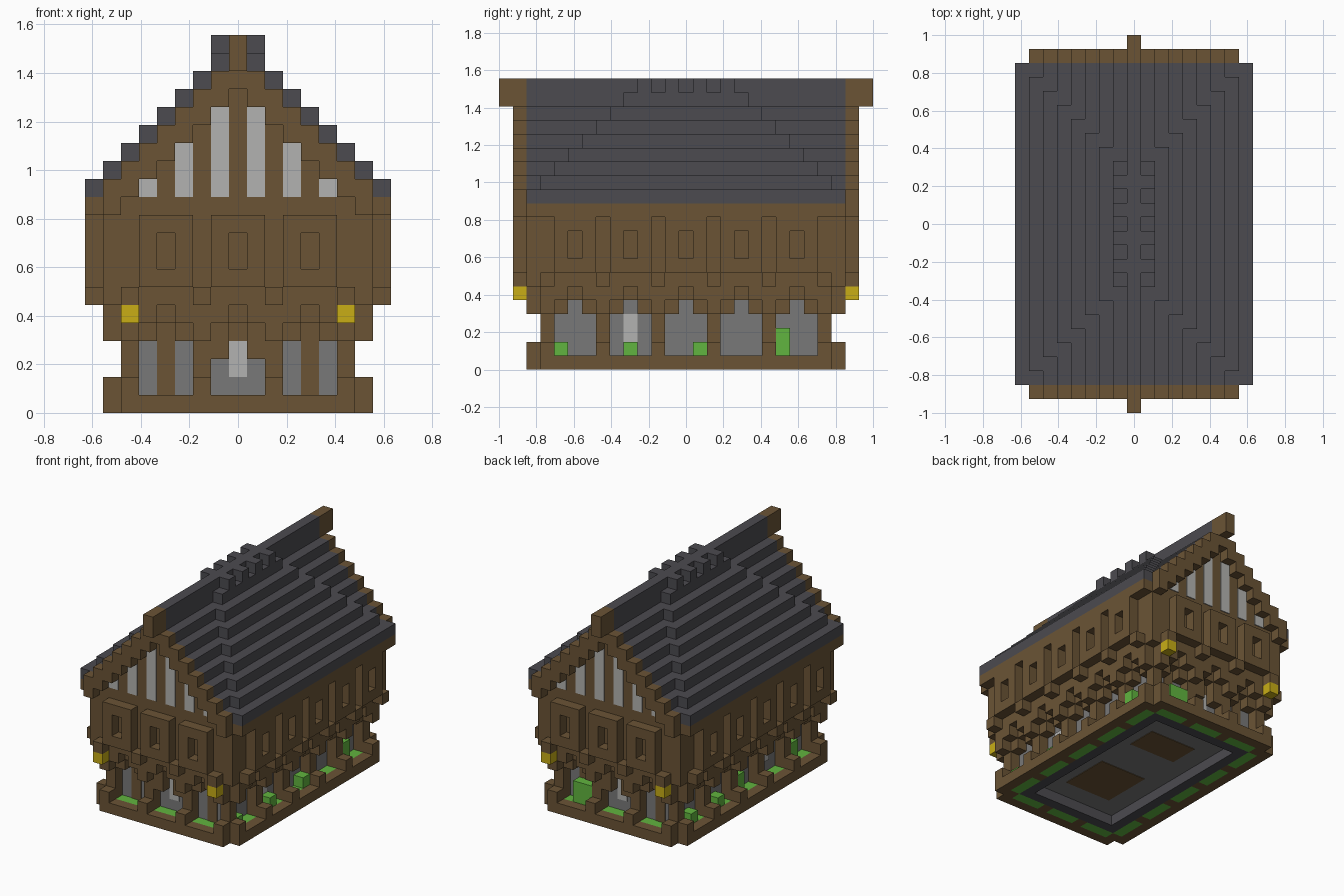
import bpy, bmesh
from mathutils import Vector

if "Cube" in bpy.data.objects:
    bpy.data.objects.remove(bpy.data.objects["Cube"], do_unlink=True)

U = 2 / 27  # edge of one block


def material(name, rgb):
    m = bpy.data.materials.new(name)
    m.use_nodes = True
    m.diffuse_color = (*rgb, 1)
    m.node_tree.nodes["Principled BSDF"].inputs["Base Color"].default_value = (*rgb, 1)
    return m


WOOD = material("brown wood", (0.145, 0.088, 0.036))
SLATE = material("dark slate", (0.072, 0.070, 0.080))
STONE = material("grey stone", (0.19, 0.19, 0.19))
GLASS = material("pale glass", (0.45, 0.45, 0.44))
LAMP = material("yellow lamp", (0.58, 0.42, 0.008))
GRASS = material("green grass", (0.12, 0.46, 0.05))


def blocks(name, mat, boxes):
    """One object from boxes (x0, x1, y0, y1, z0, z1) of inclusive block indices."""
    bm = bmesh.new()
    for x0, x1, y0, y1, z0, z1 in boxes:
        lo = Vector((x0 - .5, y0 - .5, z0)) * U
        hi = Vector((x1 + .5, y1 + .5, z1 + 1)) * U
        cube = bmesh.ops.create_cube(bm, size=1)
        for v in cube["verts"]:
            v.co = (lo + hi) / 2 + v.co * (hi - lo)
    me = bpy.data.meshes.new(name)
    bm.to_mesh(me)
    bm.free()
    me.materials.append(mat)
    ob = bpy.data.objects.new(name, me)
    bpy.context.collection.objects.link(ob)
    return ob


def sx(boxes):
    """Add copies mirrored to -x."""
    return boxes + [(-b, -a, c, d, e, f) for a, b, c, d, e, f in boxes]


def sy(boxes):
    """Add copies mirrored to -y."""
    return boxes + [(a, b, -d, -c, e, f) for a, b, c, d, e, f in boxes]


SIDE_POSTS = (-10, -6, -2, 2, 6, 10)
SIDE_BAYS = (-8, -4, 0, 4, 8)
END_POSTS = (-6, -2, 2, 6)
END_BAYS = (-4, 0, 4)

# Foundation beam, feet and ground ring
blocks("base_beam", WOOD, sx([(7, 7, -10, 10, 0, 0)]) + sy([(-6, 6, 11, 11, 0, 0)]))
blocks("post_feet", WOOD, sx([(7, 7, y, y, 1, 1) for y in SIDE_POSTS])
       + sy([(x, x, 11, 11, 1, 1) for x in END_POSTS]))
blocks("grass_strips", GRASS, sx([(6, 6, y - 1, y + 1, 0, 0) for y in SIDE_BAYS])
       + sy([(x - 1, x + 1, 10, 10, 0, 0) for x in END_BAYS]))
blocks("footing", SLATE, sx([(5, 5, -9, 9, 0, 0)]) + sy([(-4, 4, 9, 9, 0, 0)]))

# Ground floor walls and posts
blocks("ground_floor_wall", STONE, [(-5, 5, -9, 9, 1, 4)])
blocks("floor_panels", WOOD, [(-2, 2, -6, -2, .95, 0), (-2, 2, 3, 5, .95, 0)])
blocks("ground_posts", WOOD, sx([(6, 6, y, y, 0, 4) for y in SIDE_POSTS])
       + sy([(x, x, 10, 10, 0, 4) for x in (-2, 2)]))
blocks("arch_brackets", WOOD,
       sx([(6, 6, y + s, y + s, 4, 4) for y in SIDE_BAYS for s in (-1, 1)])
       + sy([(x + s, x + s, 10, 10, 4, 4) for x in END_BAYS for s in (-1, 1)])
       + sy([(s, s, 10, 10, 3, 3) for s in (-1, 1)]))
T = 0.08  # thickness of thin plates, in blocks
blocks("wall_studs", WOOD, sy([(x, x, 9.5 + .5, 9.5 + T - .5 + 0, 1, 4) for x in (-4, 4)]
       + [(0, 0, 10, 9 + T, 4, 4)]))
blocks("ground_windows", GLASS, sy([(0, 0, 10, 9 + T, 2, 3)])
       + sx([(6, 5 + T, -4, -4, 2, 3)]))

# Plants beside the walls
blocks("shrubs", GRASS, [(6, 6, -9, -9, 1, 1), (6, 6, -4, -4, 1, 1), (6, 6, 1, 1, 1, 1),
                         (6, 6, 7, 7, 1, 2), (-6, -6, 8, 8, 1, 1), (-6, -6, 4, 4, 1, 1),
                         (-6, -6, 1, 1, 1, 2), (-6, -6, -7, -7, 1, 2), (3, 4, 10, 10, 1, 2)])

# Overhanging jetty with corbels
blocks("jetty_floor", WOOD, [(-6, 6, -10, 10, 5, 5)])
blocks("jetty_supports", WOOD,
       sx([(7, 7, max(y - 1, -10), min(y + 1, 10), 5, 5) for y in SIDE_POSTS]
          + [(7, 7, y, y, 4, 4) for y in SIDE_POSTS])
       + sy([(max(x - 1, -6), min(x + 1, 6), 11, 11, 5, 5) for x in END_POSTS]
            + [(x, x, 11, 11, 4, 4) for x in END_POSTS]))
blocks("beam_ends", WOOD, sx([(8, 8, y, y, 6, 6) for y in SIDE_POSTS])
       + sy([(x, x, 12, 12, 6, 6) for x in END_POSTS]))
blocks("lanterns", LAMP, sx(sy([(6, 6, 12, 12, 5, 5)])))

# Upper floor with framed window bays
blocks("upper_wall", WOOD, [(-7, 7, -11, 11, 6, 11)])
blocks("eave_beams", WOOD, sx([(8, 8, -11, 11, 11, 11)]))
side_frames, end_frames = [], []
for c in SIDE_BAYS:
    side_frames += [(8, 8, c - 1, c - 1, 7, 10), (8, 8, c + 1, c + 1, 7, 10),
                    (8, 8, c, c, 7, 7), (8, 8, c, c, 10, 10)]
for c in END_BAYS:
    end_frames += [(c - 1, c - 1, 12, 12, 7, 10), (c + 1, c + 1, 12, 12, 7, 10),
                   (c, c, 12, 12, 7, 7), (c, c, 12, 12, 10, 10)]
blocks("side_window_frames", WOOD, sx(side_frames))
blocks("end_window_frames", WOOD, sy(end_frames))

# Gables: wall, tall windows and stepped trim
blocks("gable_core", WOOD, [(z - 18, 18 - z, -11, 11, z, z) for z in range(12, 19)])
blocks("gable_windows", GLASS,
       sx(sy([(x, x, 12, 11 + T, 12, 17 - x) for x in (1, 3, 5)])))
blocks("gable_trim", WOOD, sx(sy([(x, x, 12, 12, 18 - x, 19 - x) for x in range(1, 8)]))
       + sy([(0, 0, 12, 12, 18, 18)]))

# Stepped roof with a raised, hip-shaped upper layer
blocks("roof_steps", SLATE, sx([(19 - z, 19 - z, -11, 11, z, z) for z in range(12, 19)]))
blocks("raised_roof", SLATE,
       sx([(20 - z, 20 - z, z - 23, 23 - z, z, z) for z in range(12, 20)]))
blocks("ridge", SLATE, [(0, 0, -11, 11, 19, 20)])
blocks("ridge_crest", SLATE, sx([(1, 1, y, y, 20, 20) for y in (-3, -1, 1, 3)]))
blocks("ridge_ends", WOOD, sy([(0, 0, 12, 13, 19, 20)]))
